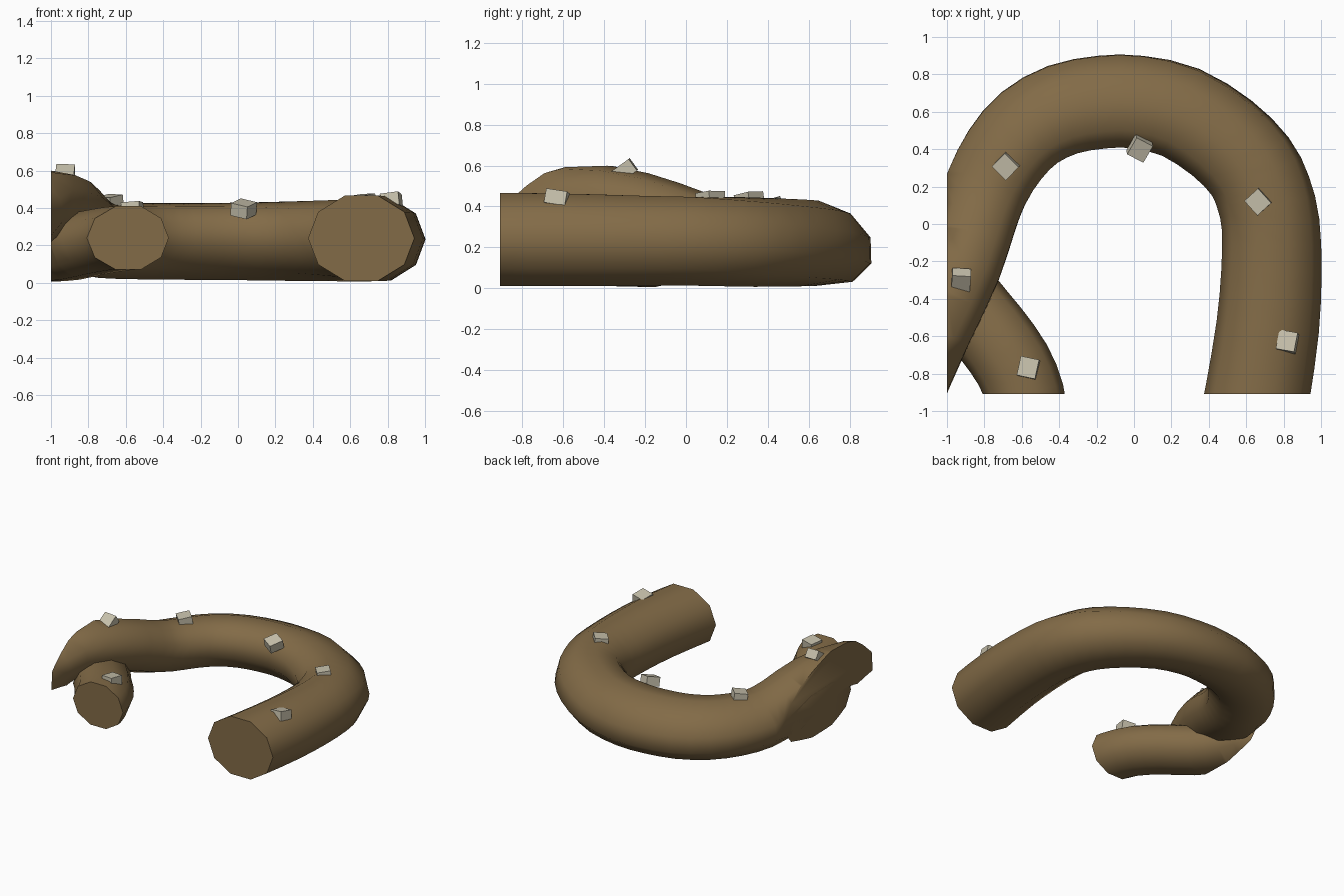
import bpy, bmesh, math
from mathutils import Vector, Matrix

if "Cube" in bpy.data.objects:
    bpy.data.objects.remove(bpy.data.objects["Cube"])


def material(name, color):
    m = bpy.data.materials.new(name)
    m.diffuse_color = (*color, 1)
    m.use_nodes = True
    m.node_tree.nodes["Principled BSDF"].inputs["Base Color"].default_value = m.diffuse_color
    return m


BROWN = material("earth brown", (0.225, 0.147, 0.063))
STONE = material("pale stone", (0.57, 0.53, 0.41))
SIDES = 10
X_CUT, Y_CUT = -1.0, -0.91


def finish(bm, name, mat, smooth):
    bmesh.ops.recalc_face_normals(bm, faces=bm.faces)
    mesh = bpy.data.meshes.new(name)
    bm.to_mesh(mesh)
    bm.free()
    ob = bpy.data.objects.new(name, mesh)
    bpy.context.collection.objects.link(ob)
    mesh.materials.append(mat)
    if smooth:
        bpy.ops.object.select_all(action='DESELECT')
        ob.select_set(True)
        bpy.context.view_layer.objects.active = ob
        bpy.ops.object.shade_smooth_by_angle(angle=math.radians(50))
    return ob


def spline(pts, steps):
    """Catmull-Rom through tuples of any length."""
    p = [Vector(q) for q in pts]
    p = [p[0] * 2 - p[1]] + p + [p[-1] * 2 - p[-2]]
    out = []
    for i in range(1, len(p) - 2):
        a, b, c, d = p[i - 1:i + 3]
        for s in range(steps):
            t = s / steps
            out.append(0.5 * (2 * b + (c - a) * t + (2 * a - 5 * b + 4 * c - d) * t * t
                              + (3 * b - a - 3 * c + d) * t ** 3))
    return out + [p[-2]]


def tube(name, pts, roll=0):
    """Sweep an oval along (x, y, z, half width, half height), trimmed flat at the tile border.
    The oval leans outward by up to roll degrees once past the first bend."""
    path = spline(pts, 2)
    bm = bmesh.new()
    rings = []
    for i, q in enumerate(path):
        c = Vector(q[:3])
        t = Vector(path[min(i + 1, len(path) - 1)][:3]) - Vector(path[max(i - 1, 0)][:3])
        t.normalize()
        side = t.cross(Vector((0, 0, 1))).normalized()
        up = side.cross(t)
        lean = math.radians(roll) * min(max((i - 8) / 10, 0), 1)
        side, up = (side * math.cos(lean) - up * math.sin(lean),
                    up * math.cos(lean) + side * math.sin(lean))
        rings.append([bm.verts.new(c + side * q[3] * math.cos(a) + up * q[4] * math.sin(a))
                      for a in (2 * math.pi * k / SIDES for k in range(SIDES))])
    for r0, r1 in zip(rings, rings[1:]):
        for k in range(SIDES):
            j = (k + 1) % SIDES
            bm.faces.new((r0[k], r0[j], r1[j], r1[k]))
    # trim and cap
    for co, no in (((X_CUT, 0, 0), (1, 0, 0)), ((0, Y_CUT, 0), (0, 1, 0))):
        bmesh.ops.bisect_plane(bm, geom=bm.verts[:] + bm.edges[:] + bm.faces[:], dist=1e-5,
                               plane_co=co, plane_no=no, clear_inner=True)
        bmesh.ops.holes_fill(bm, edges=[e for e in bm.edges if e.is_boundary], sides=0)
    return finish(bm, name, BROWN, True)


# Main arch, from front right around the back, rising over the tail at left
tube("main_arch", [
    (0.62, -1.10, 0.238, 0.28, 0.24), (0.66, -0.91, 0.238, 0.28, 0.24),
    (0.715, -0.55, 0.236, 0.275, 0.237), (0.735, -0.25, 0.232, 0.268, 0.232),
    (0.73, 0.0, 0.230, 0.262, 0.228), (0.69, 0.17, 0.228, 0.26, 0.224),
    (0.62, 0.31, 0.226, 0.26, 0.220), (0.47, 0.46, 0.224, 0.262, 0.213),
    (0.25, 0.597, 0.222, 0.265, 0.206), (0.02, 0.652, 0.221, 0.268, 0.20),
    (-0.17, 0.652, 0.221, 0.268, 0.198), (-0.38, 0.612, 0.221, 0.266, 0.197),
    (-0.56, 0.515, 0.222, 0.26, 0.196), (-0.69, 0.37, 0.224, 0.252, 0.195),
    (-0.785, 0.20, 0.235, 0.242, 0.195), (-0.845, 0.03, 0.28, 0.235, 0.195),
    (-0.925, -0.23, 0.37, 0.228, 0.195), (-1.07, -0.54, 0.41, 0.228, 0.195),
    (-1.185, -0.79, 0.315, 0.228, 0.205), (-1.27, -1.0, 0.20, 0.225, 0.205)], 22)

# Tail passing beneath the arch at front left and merging into its underside
tube("tail", [
    (-0.56, -1.08, 0.24, 0.212, 0.178), (-0.585, -0.91, 0.24, 0.212, 0.178),
    (-0.65, -0.75, 0.235, 0.212, 0.178), (-0.77, -0.58, 0.215, 0.212, 0.178),
    (-0.91, -0.41, 0.185, 0.212, 0.178), (-1.05, -0.20, 0.175, 0.212, 0.178),
    (-1.16, 0.05, 0.175, 0.212, 0.178), (-1.35, 0.3, 0.175, 0.212, 0.178)])


# Loose stones: x, y, z, spin, tilt about x, tilt about y (degrees)
for n, (x, y, z, spin, tx, ty) in enumerate([
        (-0.685, 0.31, 0.43, 45, 8, -6), (0.03, 0.405, 0.395, -28, 18, 4),
        (0.665, 0.12, 0.435, 42, 4, -6), (0.82, -0.63, 0.44, -10, -10, -6),
        (-0.925, -0.30, 0.575, -4, 36, 0), (-0.565, -0.77, 0.395, -12, -5, -4)], 1):
    bm = bmesh.new()
    rot = (Matrix.Rotation(math.radians(ty), 4, 'Y') @ Matrix.Rotation(math.radians(tx), 4, 'X')
           @ Matrix.Rotation(math.radians(spin), 4, 'Z'))
    bmesh.ops.create_cube(bm, size=1, matrix=Matrix.Translation((x, y, z)) @ rot
                          @ Matrix.Diagonal((0.10, 0.105, 0.07, 1)))
    finish(bm, f"stone_{n}", STONE, False)
